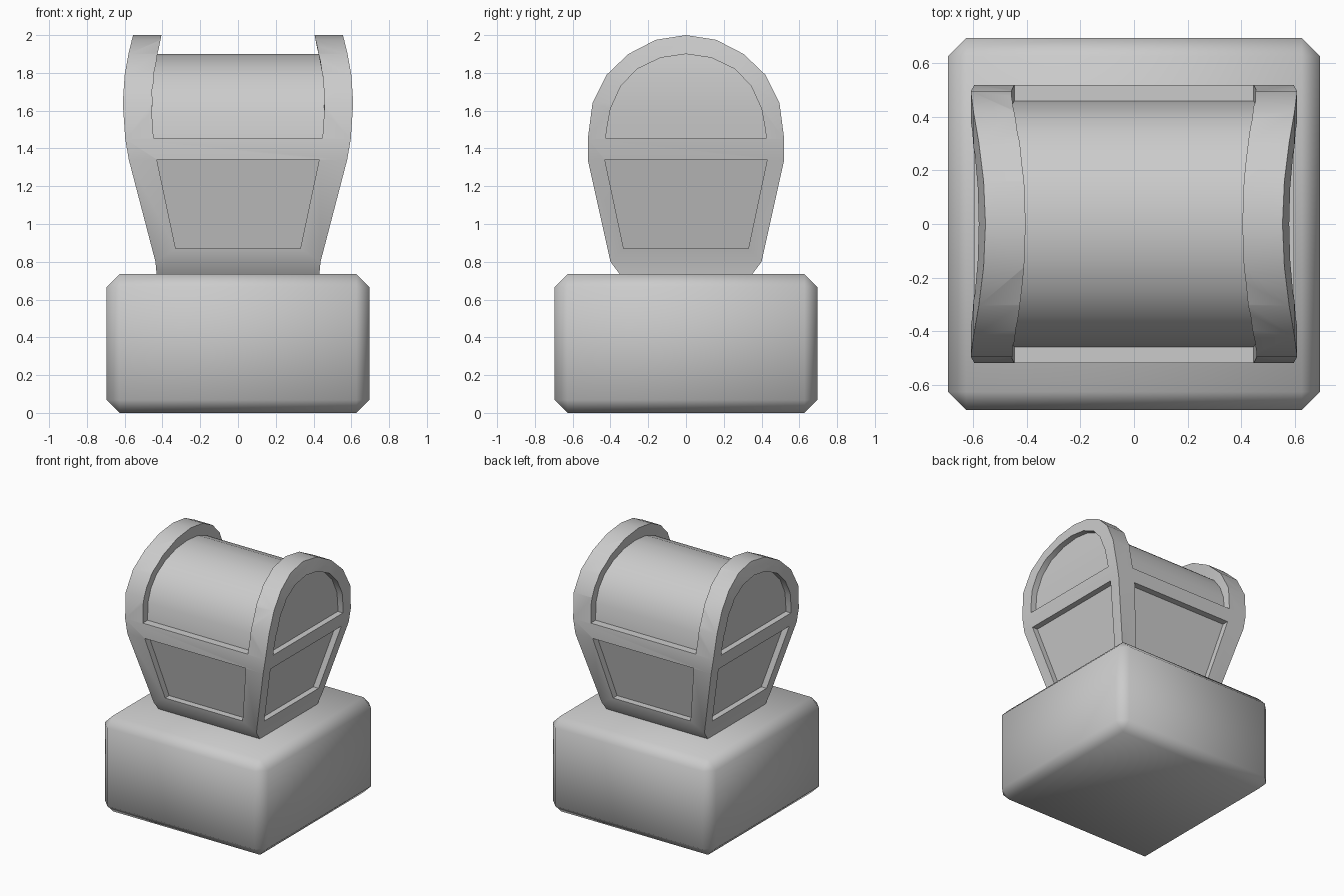
import bpy, bmesh
from math import radians

if "Cube" in bpy.data.objects:
    bpy.data.objects.remove(bpy.data.objects["Cube"])

# Chest outline: height, half width (x), half depth (y)
ROWS = [(.70, .428, .325), (.80, .437, .40), (1.34, .578, .52), (1.45, .597, .52),
        (1.64, .61, .495), (1.79, .60, .42), (1.90, .58, .305), (1.975, .562, .16), (2.0, .555, 0)]


def at(z, col):
    """Interpolate the outline at height z (col 1 = x, 2 = y)."""
    for a, b in zip(ROWS, ROWS[1:]):
        if z <= b[0]:
            t = (z - a[0]) / (b[0] - a[0])
            return a[col] + t * (b[col] - a[col])
    return ROWS[-1][col] - .25 * (z - 2)


def loft(bm, sections):
    """Skin a list of four-point sections into a closed solid."""
    rings = [[bm.verts.new(p) for p in s] for s in sections]
    for a, b in zip(rings, rings[1:]):
        for i in range(4):
            j = (i + 1) % 4
            bm.faces.new((a[i], a[j], b[j], b[i]))
    bm.faces.new(rings[0])
    bm.faces.new(rings[-1])


def rect(x0, x1, y0, y1, z):
    return [(x0, y0, z), (x1, y0, z), (x1, y1, z), (x0, y1, z)]


def finish(bm, name):
    bmesh.ops.remove_doubles(bm, verts=bm.verts, dist=1e-5)
    bmesh.ops.dissolve_degenerate(bm, edges=bm.edges, dist=1e-5)
    bmesh.ops.recalc_face_normals(bm, faces=bm.faces)
    me = bpy.data.meshes.new(name)
    bm.to_mesh(me)
    bm.free()
    ob = bpy.data.objects.new(name, me)
    bpy.context.collection.objects.link(ob)
    return ob


def apply_and_smooth(ob, angle):
    bpy.ops.object.select_all(action='DESELECT')
    ob.select_set(True)
    bpy.context.view_layer.objects.active = ob
    for m in list(ob.modifiers):
        bpy.ops.object.modifier_apply(modifier=m.name)
    bpy.ops.object.shade_smooth_by_angle(angle=radians(angle))


# Plinth block with chamfered edges
bpy.ops.mesh.primitive_cube_add(size=1, location=(0, 0, .3675))
base = bpy.context.object
base.name = "base_block"
base.scale = (1.39, 1.39, .735)
bpy.ops.object.transform_apply(location=True, scale=True)
bev = base.modifiers.new("chamfer", 'BEVEL')
bev.width = .068
bev.segments = 1
apply_and_smooth(base, 60)

# Chest solid
bm = bmesh.new()
loft(bm, [rect(-x, x, -y, y, z) for z, x, y in ROWS])
chest = finish(bm, "chest")

# Recess cutters
bm = bmesh.new()
PANEL = [(.87, .33), (1.342, .43)]
ARCH = [(1.452, .425), (1.50, .42), (1.61, .40), (1.73, .345), (1.82, .26), (1.88, .135), (1.9, 0)]
for s in (-1, 1):
    # front and back panels
    loft(bm, [rect(-w, w, s * (at(z, 2) - .05), s * (at(z, 2) + .2), z) for z, w in PANEL])
    # end panels, lower and arched
    for shape in (PANEL, ARCH):
        loft(bm, [rect(s * (at(z, 1) - .045), s * (at(z, 1) + .2), -w, w, z) for z, w in shape])

# barrel lid between the two end hoops
half = [(.46, 1.455), (.445, 1.58), (.405, 1.68), (.345, 1.765), (.255, 1.835), (.135, 1.885)]
barrel = half + [(0, 1.9)] + [(-y, z) for y, z in reversed(half)]
sections = []
for y, z in barrel:
    Y, Z = y * 1.6, 1.455 + (z - 1.455) * 1.6
    a, b = at(z, 1) - .15, at(Z, 1) - .15
    sections.append([(-a, y, z), (a, y, z), (b, Y, Z), (-b, Y, Z)])
loft(bm, sections)
cutter = finish(bm, "recess_cutter")
cutter.hide_render = True

cut = chest.modifiers.new("recesses", 'BOOLEAN')
cut.operation = 'DIFFERENCE'
cut.solver = 'EXACT'
cut.object = cutter
apply_and_smooth(chest, 28)
bpy.data.objects.remove(cutter)
